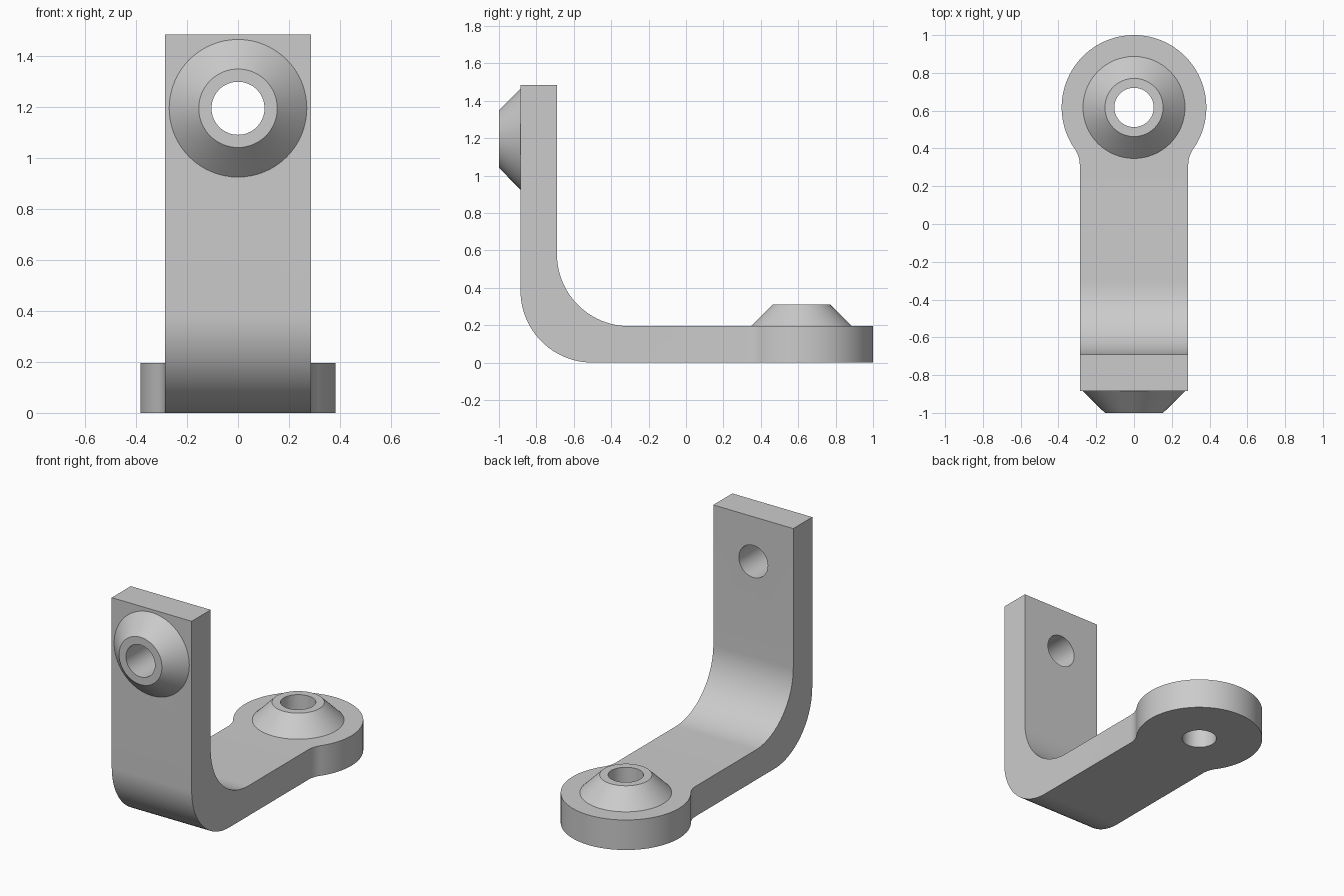
import bpy
import bmesh
from math import sin, cos, pi, atan2, sqrt, radians
from mathutils import Matrix, Vector

if "Cube" in bpy.data.objects:
    bpy.data.objects.remove(bpy.data.objects["Cube"])

WIDTH, THICK, TOP = 0.287, 0.195, 1.485      # half width, plate thickness, height
FRONT, BEND = -0.885, 0.385                  # front face and bend radius
EYE_Y, EYE_R, FILLET = 0.617, 0.383, 0.15    # rounded foot end
BOSS_Z, BOSS_R, RIM_R, HOLE_R, BOSS_H = 1.195, 0.27, 0.154, 0.104, 0.115

grey = bpy.data.materials.new("plain grey")
grey.use_nodes = True
colour = (0.6, 0.6, 0.6, 1)
grey.diffuse_color = colour
grey.node_tree.nodes["Principled BSDF"].inputs["Base Color"].default_value = colour


def arc(cx, cy, r, a0, a1, n):
    angles = [a0 + (a1 - a0) * i / n for i in range(n + 1)]
    return [(cx + r * cos(a), cy + r * sin(a)) for a in angles]


def make(name, bm):
    bmesh.ops.recalc_face_normals(bm, faces=bm.faces)
    mesh = bpy.data.meshes.new(name)
    bm.to_mesh(mesh)
    bm.free()
    mesh.materials.append(grey)
    obj = bpy.data.objects.new(name, mesh)
    bpy.context.collection.objects.link(obj)
    return obj


def extrude(name, points, offset):
    bm = bmesh.new()
    face = bm.faces.new([bm.verts.new(p) for p in points])
    new = bmesh.ops.extrude_face_region(bm, geom=[face])["geom"]
    verts = [v for v in new if isinstance(v, bmesh.types.BMVert)]
    bmesh.ops.translate(bm, verts=verts, vec=offset)
    return make(name, bm)


def cut(obj, cutter, operation):
    mod = obj.modifiers.new(operation.lower(), "BOOLEAN")
    mod.operation, mod.object, mod.solver = operation, cutter, "EXACT"
    bpy.context.view_layer.objects.active = obj
    bpy.ops.object.modifier_apply(modifier=mod.name)
    bpy.data.objects.remove(cutter)


def smooth(obj):
    bpy.ops.object.select_all(action="DESELECT")
    obj.select_set(True)
    bpy.context.view_layer.objects.active = obj
    bpy.ops.object.shade_smooth_by_angle(angle=radians(25))


# Bent strap: side profile, wider and longer than needed
back = FRONT + THICK
side = [(FRONT, TOP)]
side += arc(FRONT + BEND, BEND, BEND, pi, 1.5 * pi, 24)
side += [(1.2, 0), (1.2, THICK)]
side += arc(back + BEND, THICK + BEND, BEND, 1.5 * pi, pi, 24)
side += [(back, TOP)]
bracket = extrude("bracket", [(-0.6, y, z) for y, z in side], (1.2, 0, 0))

# Trim to the plan outline: straight strap, fillets and round end
fx = WIDTH + FILLET
fy = EYE_Y - sqrt((EYE_R + FILLET) ** 2 - fx ** 2)
a = atan2(fy - EYE_Y, fx)
half = [(WIDTH, -1.2)] + arc(fx, fy, FILLET, pi, a + pi, 10)
half += arc(0, EYE_Y, EYE_R, a, pi / 2, 40)[1:]
plan = half + [(-x, y) for x, y in reversed(half[:-1])]
trim = extrude("plan_trim", [(x, y, -0.5) for x, y in plan], (0, 0, 2.5))
cut(bracket, trim, "INTERSECT")

# Bosses: base placement with the local z axis pointing out of the plate
foot = Matrix.Translation((0, EYE_Y, THICK))
wall = Matrix.Translation((0, FRONT, BOSS_Z)) @ Matrix.Rotation(pi / 2, 4, "X")

for name, place in (("foot_boss", foot), ("wall_boss", wall)):
    # Drill the plate
    bm = bmesh.new()
    bmesh.ops.create_cone(bm, cap_ends=True, segments=64, radius1=HOLE_R,
                          radius2=HOLE_R, depth=0.8, matrix=place)
    cut(bracket, make("drill", bm), "DIFFERENCE")

    # Conical ring around the hole
    bm = bmesh.new()
    ring = [(BOSS_R, 0), (RIM_R, BOSS_H), (HOLE_R, BOSS_H), (HOLE_R, 0)]
    verts = [bm.verts.new((r, 0, z)) for r, z in ring]
    edges = [bm.edges.new((verts[i], verts[i + 1])) for i in range(3)]
    bmesh.ops.spin(bm, geom=verts + edges, cent=(0, 0, 0), axis=(0, 0, 1),
                   angle=2 * pi, steps=64)
    bmesh.ops.remove_doubles(bm, verts=bm.verts, dist=0.0001)
    bmesh.ops.transform(bm, matrix=place, verts=bm.verts)
    smooth(make(name, bm))

smooth(bracket)
